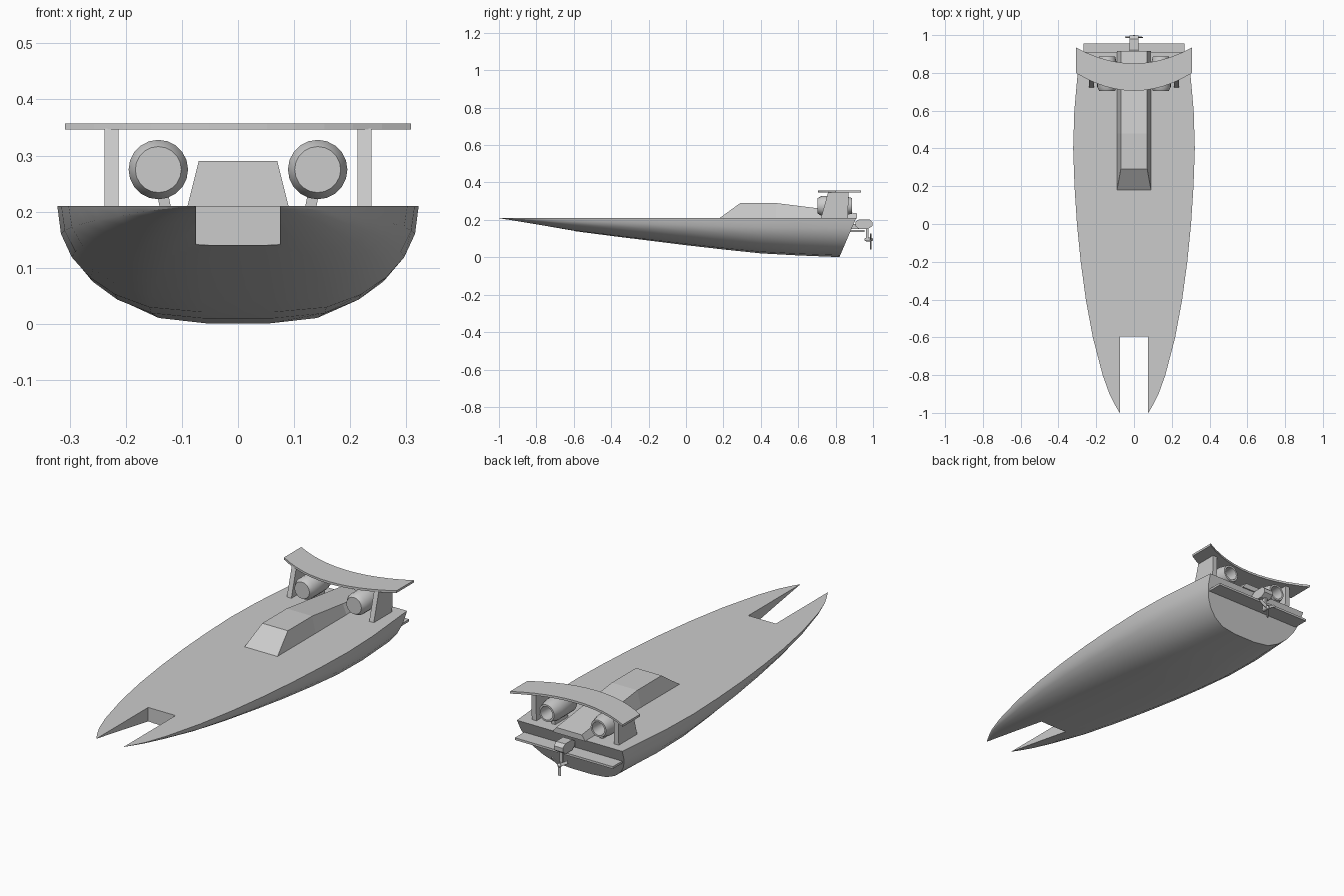
import bpy, bmesh, math
from mathutils import Matrix, Vector

cube = bpy.data.objects.get("Cube")
if cube:
    bpy.data.objects.remove(cube)

GREY = (0.6, 0.6, 0.6, 1)
grey = bpy.data.materials.new("plain grey")
grey.use_nodes = True
grey.diffuse_color = GREY
bsdf = next(n for n in grey.node_tree.nodes if n.type == 'BSDF_PRINCIPLED')
bsdf.inputs["Base Color"].default_value = GREY

DECK = 0.21


def finish(name, bm, smooth=False):
    """Turn a bmesh into a grey object."""
    bmesh.ops.recalc_face_normals(bm, faces=bm.faces)
    mesh = bpy.data.meshes.new(name)
    bm.to_mesh(mesh)
    bm.free()
    mesh.materials.append(grey)
    ob = bpy.data.objects.new(name, mesh)
    bpy.context.collection.objects.link(ob)
    if smooth:
        smooth_object(ob)
    return ob


def smooth_object(ob):
    bpy.ops.object.select_all(action='DESELECT')
    ob.select_set(True)
    bpy.context.view_layer.objects.active = ob
    bpy.ops.object.shade_smooth_by_angle(angle=math.radians(32))


def loft(name, rings, smooth=False, caps=True):
    """Skin a series of closed rings with equal point counts."""
    bm = bmesh.new()
    rows = [[bm.verts.new(p) for p in ring] for ring in rings]
    n = len(rows[0])
    for a, b in zip(rows, rows[1:]):
        for i in range(n):
            j = (i + 1) % n
            bm.faces.new((a[i], a[j], b[j], b[i]))
    if caps:
        bm.faces.new(rows[0])
        bm.faces.new(rows[-1])
    return finish(name, bm, smooth)


def box(name, x, y, z):
    return loft(name, [[(x[0], v, z[0]), (x[1], v, z[0]), (x[1], v, z[1]), (x[0], v, z[1])] for v in y])


def side_prism(name, outline, x0, x1):
    """Extrude a y-z outline along x."""
    return loft(name, [[(x, y, z) for y, z in outline] for x in (x0, x1)])


def lathe(name, profile, centre, sides=20):
    """Spin (radius, y) points around an axis along y."""
    rings = []
    for r, y in profile:
        angles = [2 * math.pi * i / sides for i in range(sides)]
        rings.append([(centre[0] + r * math.sin(a), y, centre[1] + r * math.cos(a)) for a in angles])
    return loft(name, rings, smooth=True)


# Hull: one rounded section scaled along the length, with a raked transom
half = [(1, 0), (.98, .26), (.92, .48), (.82, .67), (.68, .83), (.49, .95), (.2, .995)]
section = half + [(-x, d) for x, d in reversed(half)]
stations = [  # y, half width, keel height
    (-1.0, .076, .206), (-.95, .105, .199), (-.9, .13, .191), (-.8, .166, .175), (-.6, .218, .14),
    (-.4, .255, .114), (-.2, .282, .089), (0, .302, .064), (.2, .315, .041), (.4, .322, .02),
    (.6, .316, .009)]
rings = [[(x * w, y, DECK - d * (DECK - k)) for x, d in section] for y, w, k in stations]
rings.append([(x * .288, .91 - .09 * d, DECK * (1 - d)) for x, d in section])
hull = loft("hull", rings)

# Bow notch
cutter = box("notch_cutter", (-.075, .075), (-1.2, -.595), (-.2, .5))
cutter.hide_render = True
mod = hull.modifiers.new("notch", 'BOOLEAN')
mod.operation = 'DIFFERENCE'
mod.solver = 'EXACT'
mod.object = cutter
bpy.context.view_layer.objects.active = hull
bpy.ops.object.modifier_apply(modifier=mod.name)
bpy.data.objects.remove(cutter)
smooth_object(hull)

# Cabin fairing
spine = [(.18, DECK, .09), (.29, .29, .07), (.48, .29, .07), (.72, .26, .07), (.915, .235, .07)]
bottom = DECK - .002
loft("cabin", [[(-.09, y, bottom), (.09, y, bottom), (w, y, z), (-w, y, z)] for y, z, w in spine])

# Rear wing, swept back in an arc towards the tips
arc = []
for i in range(13):
    t = i / 6 - 1
    x, y0, y1 = .308 * t, .705 + .095 * t * t, .85 + .085 * t * t
    arc.append([(x, y0, .346), (x, y1, .346), (x, y1, .357), (x, y0, .357)])
loft("rear_wing", arc)

for side, s in (("left", 1), ("right", -1)):
    # Wing strut
    side_prism(side + "_wing_strut", [(.72, .205), (.865, .205), (.87, .348), (.76, .348)], s * .213, s * .238)
    # Jet engine with hollow nozzle
    lathe(side + "_engine",
          [(.041, .703), (.053, .725), (.053, .84), (.042, .888), (.033, .888), (.028, .82)],
          (s * .142, .275))
    # Engine pylon
    loft(side + "_engine_pylon",
         [[(s * x, y, z) for x, y in ((a, .75), (a + .02, .75), (a + .02, .85), (a, .85))]
          for a, z in ((.119, .205), (.125, .235))])

# Stern plate
box("stern_plate", (-.268, .268), (.86, .955), (.135, .146))

# Outboard motor housing, arm and leg
side_prism("motor_housing",
           [(.905, .168), (.925, .152), (.975, .152), (.998, .168),
            (.998, .188), (.98, .203), (.925, .203), (.905, .19)], -.025, .025)
box("motor_arm", (-.012, .012), (.86, .94), (.15, .178))
box("motor_leg", (-.007, .007), (.962, .977), (.09, .155))

# Propeller
lathe("propeller_hub", [(.006, .955), (.01, .965), (.01, .992), (.004, 1.0)], (0, .095), 12)
bm = bmesh.new()
for k in range(3):
    spin = Matrix.Translation((0, .988, .095)) @ Matrix.Rotation(2 * math.pi * k / 3, 4, 'Y')
    place = spin @ Matrix.Translation((0, 0, -.027)) @ Matrix.Rotation(.4, 4, 'Z')
    bmesh.ops.create_cube(bm, size=1, matrix=place @ Matrix.Diagonal((.014, .004, .05, 1)))
finish("propeller_blades", bm)
